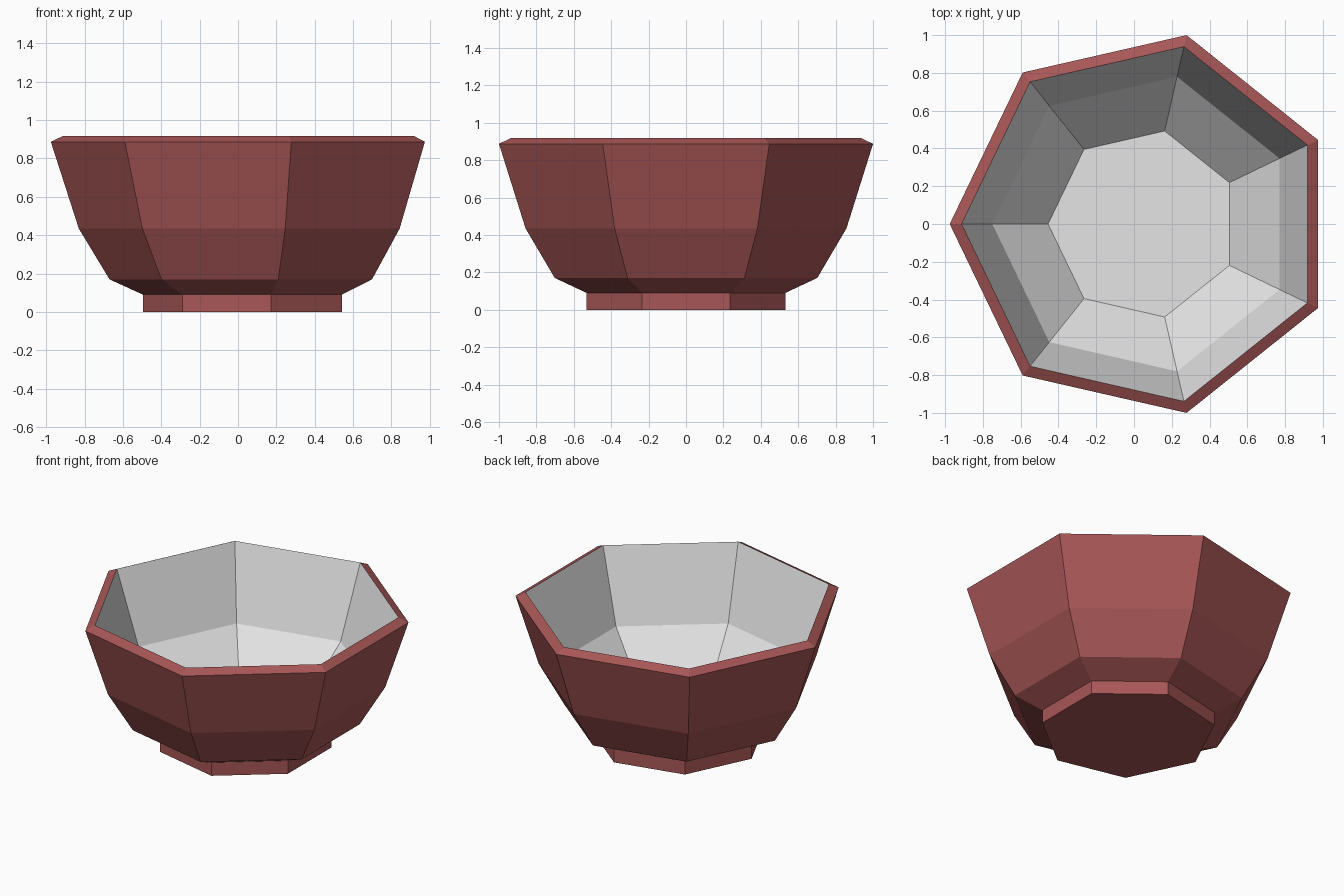
import bpy, bmesh, math

SIDES = 7
CENTRE_X = 0.05  # balances the uneven reach of a seven-sided ring

cube = bpy.data.objects.get("Cube")
if cube:
    bpy.data.objects.remove(cube, do_unlink=True)


def make_material(name, colour):
    mat = bpy.data.materials.new(name)
    mat.use_nodes = True
    mat.diffuse_color = colour
    mat.node_tree.nodes["Principled BSDF"].inputs["Base Color"].default_value = colour
    return mat


red = make_material("dull red glaze", (0.39, 0.093, 0.093, 1))
white = make_material("white glaze", (0.78, 0.78, 0.78, 1))


def lathe(name, profile, materials, lining_from=None):
    """Sweep (radius, z) points round a seven-sided ring and cap both ends."""
    bm = bmesh.new()
    rings = []
    for radius, z in profile:
        ring = []
        for i in range(SIDES):
            a = math.pi + math.tau * i / SIDES
            ring.append(bm.verts.new((CENTRE_X + radius * math.cos(a),
                                      radius * math.sin(a), z)))
        rings.append(ring)
    for k, (low, high) in enumerate(zip(rings, rings[1:])):
        for i in range(SIDES):
            j = (i + 1) % SIDES
            face = bm.faces.new((low[i], low[j], high[j], high[i]))
            if lining_from is not None and k >= lining_from:
                face.material_index = 1
    bm.faces.new(rings[0][::-1])
    end = bm.faces.new(rings[-1])
    if lining_from is not None:
        end.material_index = 1
    mesh = bpy.data.meshes.new(name)
    bm.to_mesh(mesh)
    bm.free()
    for mat in materials:
        mesh.materials.append(mat)
    obj = bpy.data.objects.new(name, mesh)
    bpy.context.collection.objects.link(obj)
    return obj


# Foot ring under the bowl
lathe("foot", [(0.545, 0), (0.545, 0.09)], [red])

# Outer wall, bevelled rim, then the white inside down to the floor
outside = [(0.545, 0.09), (0.72, 0.17), (0.88, 0.435), (1.0257, 0.887), (0.963, 0.917)]
inside = [(0.80, 0.43), (0.505, 0.12)]
lathe("bowl", outside + inside, [red, white], lining_from=len(outside) - 1)
